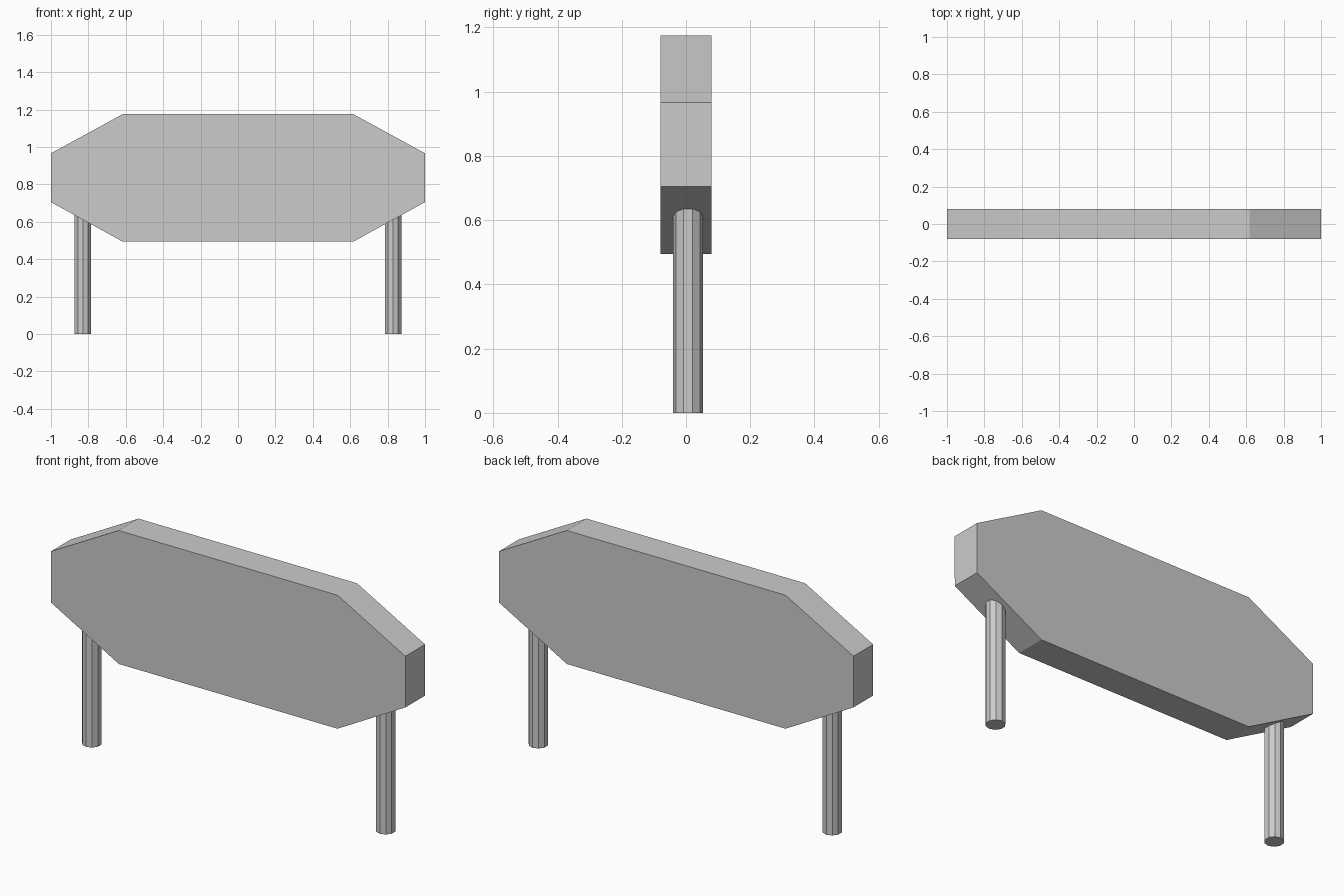
import bpy, bmesh, math
from mathutils import Matrix

if "Cube" in bpy.data.objects:
    bpy.data.objects.remove(bpy.data.objects["Cube"])

HALF_DEPTH = 0.079


def make_object(name, bm):
    bmesh.ops.recalc_face_normals(bm, faces=bm.faces)
    mesh = bpy.data.meshes.new(name)
    bm.to_mesh(mesh)
    bm.free()
    obj = bpy.data.objects.new(name, mesh)
    bpy.context.collection.objects.link(obj)
    return obj


def octagon_plate(name, low, low_side, y_front, y_back):
    """Octagonal outline in the xz plane, extruded along y."""
    half = [(0.617, low), (1.0, low_side), (1.0, 0.966), (0.617, 1.175)]
    outline = half + [(-x, z) for x, z in reversed(half)]
    bm = bmesh.new()
    face = bm.faces.new([bm.verts.new((x, y_front, z)) for x, z in outline])
    ext = bmesh.ops.extrude_face_region(bm, geom=[face], use_keep_orig=True)
    verts = [v for v in ext["geom"] if isinstance(v, bmesh.types.BMVert)]
    bmesh.ops.translate(bm, verts=verts, vec=(0, y_back - y_front, 0))
    return make_object(name, bm)


def leg(name, x):
    """Ten-sided post whose top is buried in the board."""
    height = 0.68
    bm = bmesh.new()
    bmesh.ops.create_cone(
        bm, cap_ends=True, segments=10, radius1=0.0465, radius2=0.0465,
        depth=height,
        matrix=Matrix.Translation((x, 0.006, height / 2))
        @ Matrix.Rotation(math.radians(18), 4, "Z"))
    # Put a corner of the post on the y axis
    top = max(v.co.y for v in bm.verts)
    if top < 0.006 + 0.0464:
        bmesh.ops.rotate(bm, verts=bm.verts, cent=(x, 0.006, 0),
                         matrix=Matrix.Rotation(math.radians(18), 3, "Z"))
    return make_object(name, bm)


# Board
octagon_plate("board", 0.494, 0.705, -HALF_DEPTH, HALF_DEPTH)

# Very thin sheet on the front, ending just above the lower edge
octagon_plate("front_sheet", 0.533, 0.744, -HALF_DEPTH - 0.0005, -HALF_DEPTH + 0.001)

# Legs
for side, x in (("left", -0.829), ("right", 0.829)):
    leg(side + "_leg", x)
